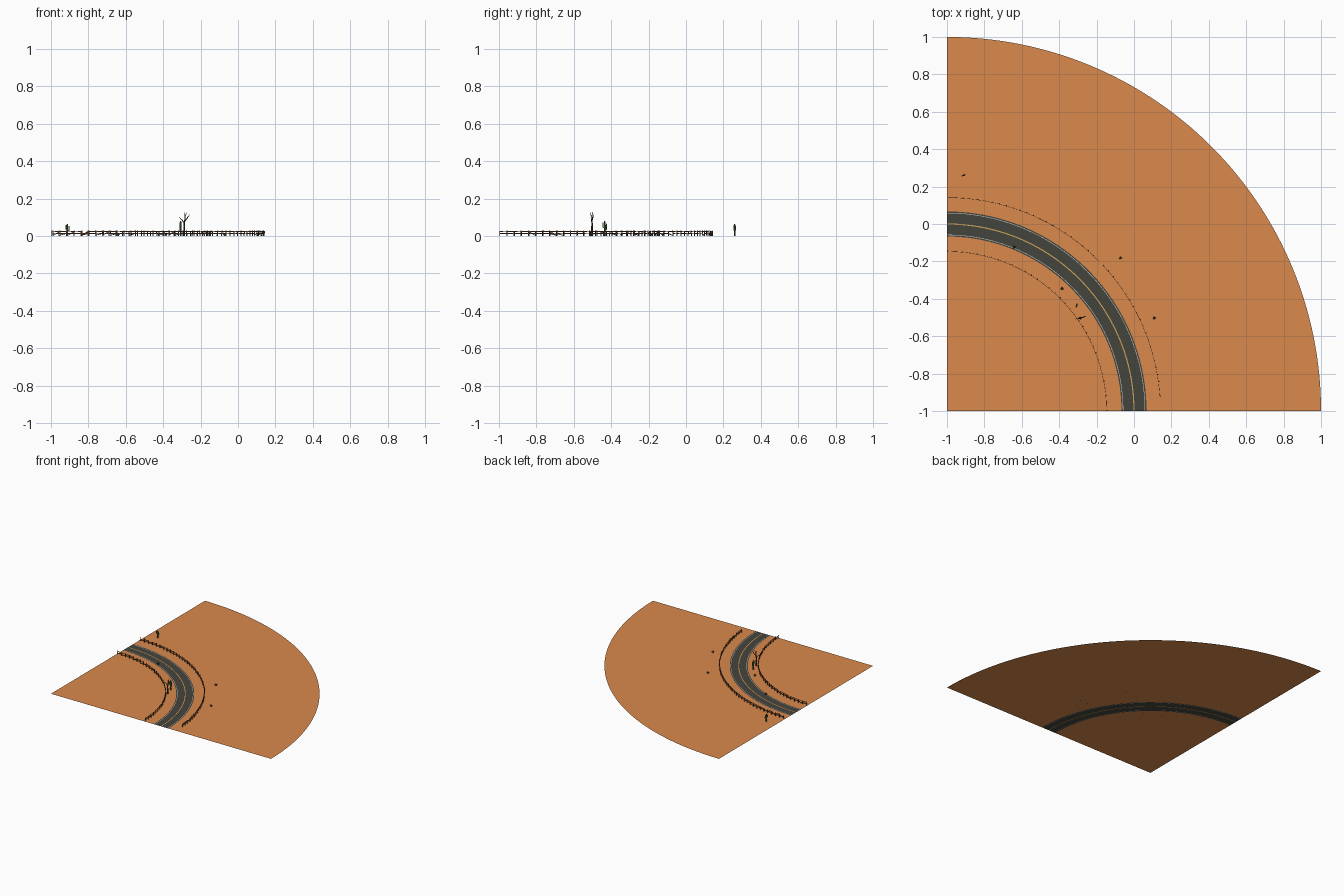
import bpy, bmesh, math, random
from mathutils import Vector, Matrix

if "Cube" in bpy.data.objects:
    bpy.data.objects.remove(bpy.data.objects["Cube"])

random.seed(4)
C = Vector((-1, -1, 0))          # centre of the quarter circle
HALF_PI = math.pi / 2


def mat(name, rgb):
    m = bpy.data.materials.new(name)
    m.diffuse_color = (*rgb, 1)
    m.use_nodes = True
    m.node_tree.nodes["Principled BSDF"].inputs["Base Color"].default_value = m.diffuse_color
    return m


SAND = mat("sand", (0.71, 0.255, 0.073))
ASPHALT = mat("asphalt", (0.06, 0.058, 0.047))
WHITE = mat("white paint", (0.55, 0.55, 0.5))
YELLOW = mat("yellow paint", (0.62, 0.36, 0.1))
WOOD = mat("wood", (0.13, 0.06, 0.03))
BARK = mat("bark", (0.06, 0.035, 0.022))
GREEN = mat("cactus green", (0.07, 0.14, 0.04))


def polar(r, a, z=0.0):
    return C + Vector((r * math.cos(a), r * math.sin(a), z))


def finish(bm, name, m):
    me = bpy.data.meshes.new(name)
    bm.to_mesh(me)
    bm.free()
    me.materials.append(m)
    ob = bpy.data.objects.new(name, me)
    bpy.context.collection.objects.link(ob)
    return ob


def ring(name, bands, m, n=64):
    """Flat quarter rings; bands is a list of (inner, outer) radii."""
    bm = bmesh.new()
    for r0, r1 in bands:
        outer = [bm.verts.new(polar(r1, HALF_PI * i / n)) for i in range(n + 1)]
        if r0 == 0:
            bm.faces.new([bm.verts.new(C)] + outer)
            continue
        inner = [bm.verts.new(polar(r0, HALF_PI * i / n)) for i in range(n + 1)]
        for i in range(n):
            bm.faces.new((inner[i], outer[i], outer[i + 1], inner[i + 1]))
    return finish(bm, name, m)


# Ground and road, laid edge to edge in one plane
ring("ground", [(0, 0.933), (1.067, 2)], SAND)
ring("road", [(0.933, 0.940), (0.943, 0.997), (1.003, 1.057), (1.060, 1.067)], ASPHALT)
ring("edge_lines", [(0.940, 0.943), (1.057, 1.060)], WHITE)
ring("centre_line", [(0.997, 1.003)], YELLOW)


def bar(bm, a, b, w, h):
    """Box of section w x h running from a to b."""
    d = b - a
    rot = d.to_track_quat('X', 'Z').to_matrix().to_4x4()
    bmesh.ops.create_cube(bm, size=1, matrix=Matrix.Translation((a + b) / 2) @ rot
                          @ Matrix.Diagonal((d.length, w, h, 1)))


# Weathered fences with the odd missing or fallen rail
def fence(name, r, count, a0, a1, gaps=()):
    bm = bmesh.new()
    ang = [a0 + (a1 - a0) * i / count for i in range(count + 1)]
    for i, a in enumerate(ang):
        lean = random.uniform(-0.002, 0.002)
        bar(bm, polar(r, a), polar(r + lean, a, random.uniform(0.026, 0.03)), 0.004, 0.004)
        if i == count or i in gaps:
            continue
        for z in (0.013, 0.024):
            drop = random.uniform(-0.002, 0.002)
            if random.random() < 0.08:
                drop = 0.003 - z
            bar(bm, polar(r - 0.002, a, z),
                polar(r - 0.002, ang[i + 1], z + drop), 0.0016, 0.004)
    return finish(bm, name, WOOD)


fence("inner_fence", 0.855, 34, 0.005, HALF_PI - 0.005)
fence("outer_fence", 1.143, 44, 0.07, HALF_PI - 0.01, gaps=(20,))


def tubes(name, loc, paths, m):
    """Tapered round stems; each path is a list of (x, y, z, radius)."""
    cu = bpy.data.curves.new(name, 'CURVE')
    cu.dimensions = '3D'
    cu.bevel_depth = 1
    cu.bevel_resolution = 1
    cu.use_fill_caps = True
    for path in paths:
        sp = cu.splines.new('POLY')
        sp.points.add(len(path) - 1)
        for p, (x, y, z, rad) in zip(sp.points, path):
            p.co = (x, y, z, 1)
            p.radius = rad
    cu.materials.append(m)
    ob = bpy.data.objects.new(name, cu)
    ob.location = loc
    bpy.context.collection.objects.link(ob)
    return ob


# Tall cacti with two raised arms
def cactus(name, loc, h, turn):
    def arm(s, z, top):
        return [(0, 0, z, .0025), (s * .007, 0, z, .003),
                (s * .009, 0, z + .004, .003), (s * .009, 0, top, .0028),
                (s * .009, 0, top + .002, .001)]
    trunk = [(0, 0, 0, .0042), (0, 0, h * .5, .0048), (0, 0, h - .004, .004), (0, 0, h, .0015)]
    ob = tubes(name, loc, [trunk, arm(1, h * .4, h * .8), arm(-1, h * .55, h * .88)], GREEN)
    ob.rotation_euler.z = turn


cactus("cactus_west", (-0.912, 0.26, 0), 0.065, 0.4)
cactus("cactus_inner", (-0.307, -0.435, 0), 0.08, 1.3)

# Dead tree
tubes("dead_tree", (-0.288, -0.503, 0), [
    [(0, 0, 0, .0065), (.001, 0, .03, .0048), (0, .001, .06, .0042), (.003, 0, .08, .0035),
     (.006, .001, .105, .0025), (.014, .004, .128, .001)],
    [(.003, 0, .078, .003), (.014, .004, .092, .0025), (.022, .008, .105, .0018), (.032, .01, .115, .0008)],
    [(0, 0, .068, .003), (-.01, -.003, .085, .002), (-.018, -.004, .09, .0015), (-.027, -.006, .102, .0007)],
    [(.005, 0, .1, .002), (.001, -.007, .115, .0015), (0, -.01, .126, .0007)],
    [(.018, .006, .098, .0015), (.024, .001, .105, .0006)],
], BARK)

# Low spiky plants
for k, (x, y) in enumerate([(-0.385, -0.345), (0.108, -0.503), (-0.073, -0.182), (-0.64, -0.125)]):
    leaves = []
    for i in range(9):
        a, out = i * 2.4, 0.004 + 0.0009 * i
        c, s = math.cos(a), math.sin(a)
        leaves.append([(0, 0, 0, .0022), (c * out * .6, s * out * .6, .009, .0018),
                       (c * out, s * out, .019 - i * .001, .0003)])
    tubes(f"desert_plant_{k + 1}", (x, y, 0), leaves, GREEN)
